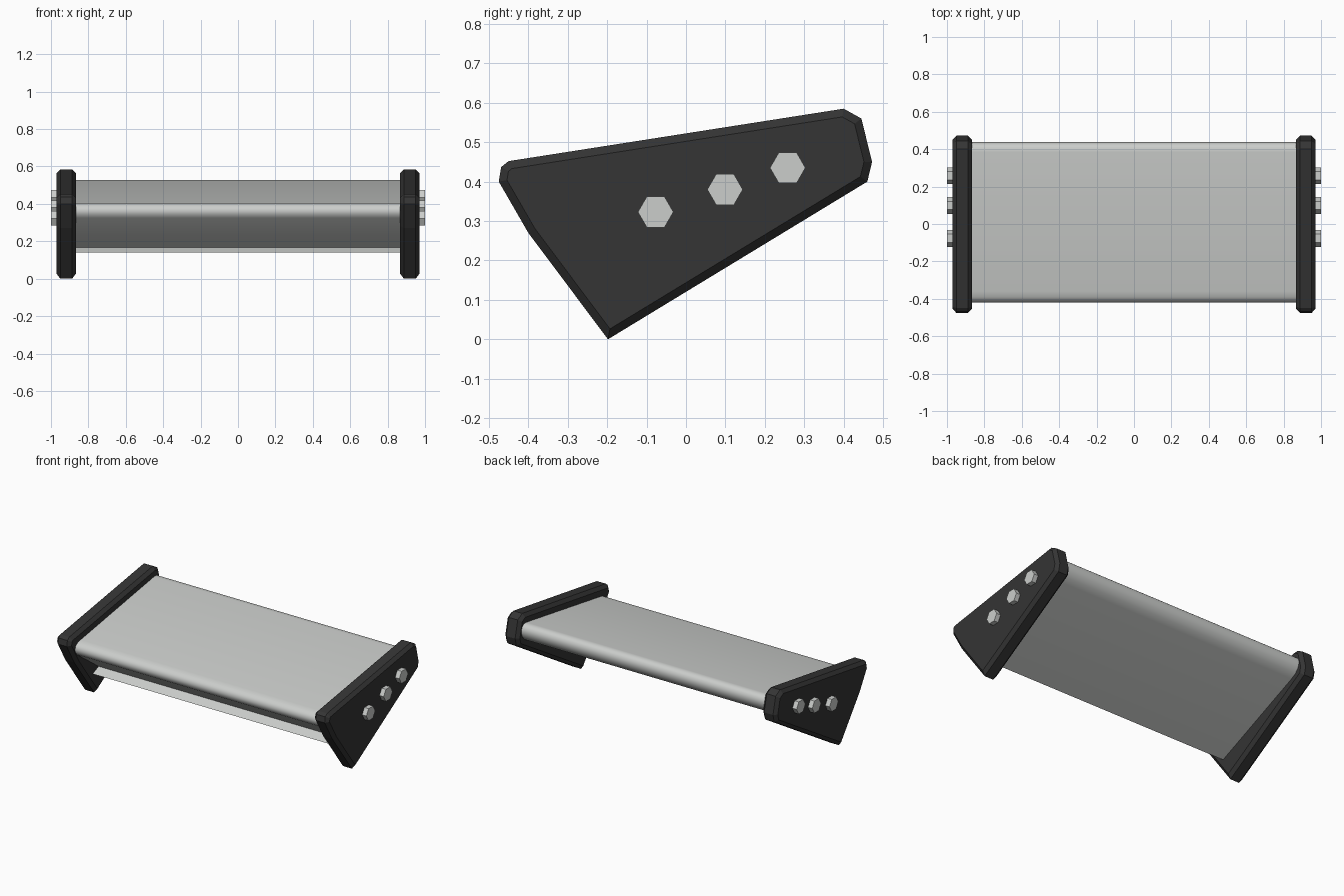
import bpy, bmesh, math

if "Cube" in bpy.data.objects:
    bpy.data.objects.remove(bpy.data.objects["Cube"])


def material(name, rgb):
    m = bpy.data.materials.new(name)
    m.diffuse_color = (*rgb, 1)
    m.use_nodes = True
    m.node_tree.nodes["Principled BSDF"].inputs["Base Color"].default_value = m.diffuse_color
    return m


metal = material("light grey metal", (0.60, 0.615, 0.60))
black = material("matt black", (0.035, 0.035, 0.035))


def extrude_profile(name, profile, x0, x1, mat, bevel=0.0, smooth=None):
    """Extrude a (y, z) outline along x, optionally chamfering both cap rims."""
    bm = bmesh.new()
    rings = [[bm.verts.new((x, y, z)) for y, z in profile] for x in (x0, x1)]
    caps = [bm.faces.new(r) for r in rings]
    n = len(profile)
    for i in range(n):
        j = (i + 1) % n
        bm.faces.new((rings[0][i], rings[0][j], rings[1][j], rings[1][i]))
    bmesh.ops.recalc_face_normals(bm, faces=bm.faces)
    if bevel:
        rim = [e for f in caps for e in f.edges]
        bmesh.ops.bevel(bm, geom=rim, offset=bevel, segments=1,
                        profile=0.5, affect='EDGES')
    me = bpy.data.meshes.new(name)
    bm.to_mesh(me)
    bm.free()
    me.materials.append(mat)
    ob = bpy.data.objects.new(name, me)
    bpy.context.collection.objects.link(ob)
    if smooth:
        bpy.ops.object.select_all(action='DESELECT')
        ob.select_set(True)
        bpy.context.view_layer.objects.active = ob
        bpy.ops.object.shade_smooth_by_angle(angle=math.radians(smooth))
    return ob


# Wedge-shaped metal body with rounded nose, rounded back and a lower front lip
body = [(-0.36, 0.407), (-0.39, 0.401), (-0.411, 0.387), (-0.42, 0.367),
        (-0.416, 0.345), (-0.40, 0.325), (-0.18, 0.166), (-0.24, 0.14),
        (0.37, 0.405), (0.405, 0.425), (0.428, 0.453), (0.438, 0.485),
        (0.43, 0.513), (0.412, 0.527), (0.385, 0.528)]
extrude_profile("body", body, -0.88, 0.88, metal, smooth=40)

# End plates and their hexagonal bolts
plate = [(-0.198, 0.0), (0.46, 0.40), (0.472, 0.45), (0.445, 0.56),
         (0.40, 0.585), (-0.45, 0.452), (-0.469, 0.437), (-0.475, 0.40),
         (-0.40, 0.27)]
bolts = [(-0.077, 0.323), (0.099, 0.38), (0.258, 0.435)]
for side, label in ((1, "right"), (-1, "left")):
    extrude_profile(label + "_end_plate", plate, side * 0.867, side * 0.97,
                    black, bevel=0.02)
    for k, (cy, cz) in enumerate(bolts):
        hexagon = [(cy + 0.045 * math.cos(a * math.pi / 3),
                    cz + 0.045 * math.sin(a * math.pi / 3)) for a in range(6)]
        extrude_profile(f"{label}_bolt_{k + 1}", hexagon, side * 0.95,
                        side * 1.0, metal)
